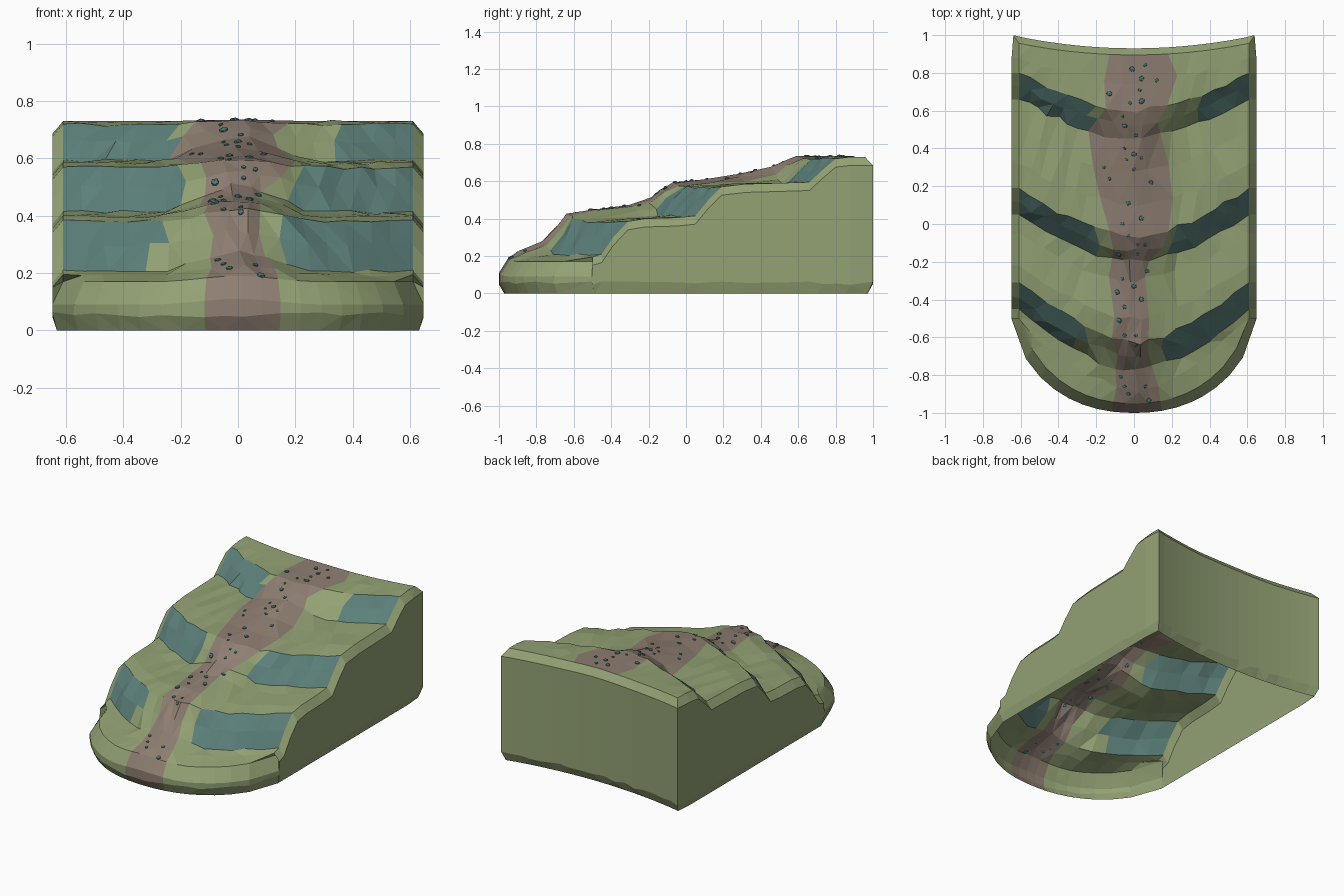
import bpy, bmesh, random
from mathutils import Vector, Matrix
from mathutils.bvhtree import BVHTree

if "Cube" in bpy.data.objects:
    bpy.data.objects.remove(bpy.data.objects["Cube"])

random.seed(4)


def material(name, rgb):
    m = bpy.data.materials.new(name)
    m.diffuse_color = (*rgb, 1)
    m.use_nodes = True
    m.node_tree.nodes["Principled BSDF"].inputs["Base Color"].default_value = m.diffuse_color
    return m


grass = material("grass green", (0.29, 0.36, 0.175))
dirt = material("path brown", (0.27, 0.21, 0.168))
rock = material("cliff teal", (0.107, 0.215, 0.195))
stone = material("pebble teal", (0.075, 0.19, 0.17))

TOP_W, OUT_W = 0.61, 0.648
SEGS = 7       # columns each side of the path
PATH = 4       # columns across the path
CLIFFS = {2: (-0.28, 0.18), 3: (-0.27, 0.17), 7: (-0.17, 0.17), 8: (-0.19, 0.2),
          12: (-0.22, 0.35), 13: (-0.25, 0.33)}   # row -> inner limits of rock

# rows front to back: y centre, y edge, z centre, z side, path left, path right
ROWS = [
    (-0.945, 0, 0.19, 0.17, -0.11, 0.14),
    (-0.88, -0.50, 0.23, 0.195, -0.10, 0.13),
    (-0.78, -0.45, 0.275, 0.21, -0.10, 0.10),
    (-0.70, -0.39, 0.35, 0.30, -0.08, 0.08),
    (-0.63, -0.31, 0.425, 0.385, -0.11, 0.07),
    (-0.50, -0.22, 0.455, 0.40, -0.11, 0.08),
    (-0.30, -0.05, 0.475, 0.405, -0.13, 0.07),
    (-0.20, 0.05, 0.51, 0.415, -0.12, 0.09),
    (-0.14, 0.12, 0.56, 0.50, -0.11, 0.14),
    (-0.07, 0.19, 0.60, 0.57, -0.14, 0.18),
    (0.10, 0.32, 0.61, 0.585, -0.19, 0.21),
    (0.27, 0.50, 0.635, 0.59, -0.22, 0.18),
    (0.45, 0.66, 0.68, 0.595, -0.24, 0.14),
    (0.52, 0.73, 0.71, 0.66, -0.18, 0.13),
    (0.60, 0.80, 0.735, 0.72, -0.14, 0.17),
    (0.75, 0.88, 0.735, 0.73, -0.17, 0.23),
    (0.90, 0.96, 0.735, 0.73, -0.13, 0.18),
]
LAST = len(ROWS) - 1


def front_y(x):
    return -0.47 - 0.53 * max(0, 1 - (abs(x) / 0.65) ** 2.2) ** 0.55


def back_y(x):
    return 0.93 + 0.07 * (x / 0.65) ** 2


# Terraced hill top: a grid whose rows follow the curved ledges
bm = bmesh.new()
grid = []
for i, (yc, ye, zc, zs, pl, pr) in enumerate(ROWS):
    xs = [-TOP_W + (pl + TOP_W) * k / SEGS for k in range(SEGS)]
    xs += [pl + (pr - pl) * k / PATH for k in range(PATH)]
    xs += [pr + (TOP_W - pr) * k / SEGS for k in range(SEGS + 1)]
    line = []
    for j, x in enumerate(xs):
        edge = j in (0, len(xs) - 1) or i in (0, LAST)
        if i == 0:
            y = front_y(x * OUT_W / TOP_W) + 0.05
        elif i == LAST:
            y = back_y(x) - 0.035
        else:
            y = yc + (ye - yc) * (abs(x) / TOP_W) ** 1.6
        w = min(1, abs(x) / 0.28)
        w = w * w * (3 - 2 * w)
        z = zc + (zs - zc) * w
        if not edge:
            x += random.uniform(-0.012, 0.012)
            y += random.uniform(-0.014, 0.014)
            z += random.uniform(-0.008, 0.004)
        line.append(bm.verts.new((x, y, z)))
    grid.append(line)
COLS = len(grid[0])

for i in range(LAST):
    for j in range(COLS - 1):
        f = bm.faces.new((grid[i][j], grid[i][j + 1], grid[i + 1][j + 1], grid[i + 1][j]))
        cx = f.calc_center_median().x
        if SEGS <= j < SEGS + PATH:
            f.material_index = 1
        elif i in CLIFFS and not CLIFFS[i][0] < cx < CLIFFS[i][1]:
            f.material_index = 2

# Side walls: rings below the rim, open underneath
border = [(0, j) for j in range(COLS)] + [(i, COLS - 1) for i in range(1, LAST + 1)]
border += [(LAST, j) for j in range(COLS - 2, -1, -1)] + [(i, 0) for i in range(LAST - 1, 0, -1)]
rings = [[grid[i][j] for i, j in border], [], [], []]
for i, j in border:
    v = grid[i][j].co
    x = v.x * OUT_W / TOP_W
    y = front_y(x) if i == 0 else back_y(x) if i == LAST else v.y
    if i == LAST and j in (0, COLS - 1):
        x *= 0.985
    rings[1].append(bm.verts.new((x, y, v.z - (0.08 if i == 0 else 0.045))))
    rings[2].append(bm.verts.new((x, y, 0.055 + random.uniform(-0.01, 0.01))))
    rings[3].append(bm.verts.new((x * 0.975, y * 0.972, 0)))
n = len(border)
for hi, lo in zip(rings, rings[1:]):
    for k in range(n):
        m = (k + 1) % n
        f = bm.faces.new((lo[k], lo[m], hi[m], hi[k]))
        if SEGS <= k < SEGS + PATH:
            f.material_index = 1
bmesh.ops.triangulate(bm, faces=bm.faces[:])
tree = BVHTree.FromBMesh(bm)


def make_object(name, bm, mats):
    me = bpy.data.meshes.new(name)
    bm.to_mesh(me)
    bm.free()
    for m in mats:
        me.materials.append(m)
    ob = bpy.data.objects.new(name, me)
    bpy.context.collection.objects.link(ob)
    return ob


make_object("terraced_hill", bm, (grass, dirt, rock))

# Pebbles scattered along the path, lying flat on the ground
SPOTS = [(-.01, .82), (.04, .77), (.06, .84), (.03, .71), (-.02, .64), (.04, .65), (.12, .76),
         (-.13, .69), (-.06, .57), (-.05, .52), (.01, .47), (-.05, .40), (0, .37), (.04, .35),
         (-.04, .34), (0, .29), (-.16, .30), (-.13, .24), (.09, .22), (-.03, .11), (.04, .03),
         (-.06, 0), (-.03, -.06), (.02, -.11), (.06, -.11), (-.08, -.16), (.02, -.16),
         (.07, -.25), (-.06, -.29), (0, -.33), (-.09, -.36), (.04, -.40), (-.05, -.44),
         (-.08, -.51), (.01, -.59), (-.05, -.59), (.01, -.64), (-.07, -.81), (-.05, -.86),
         (.06, -.86), (-.03, -.90), (.08, -.935)]
pb = bmesh.new()
for x, y in SPOTS:
    loc, normal, _, _ = tree.ray_cast(Vector((x, y, 2)), Vector((0, 0, -1)))
    if loc is None:
        continue
    r = random.uniform(0.009, 0.019)
    turn = normal.to_track_quat('Z', 'Y').to_matrix().to_4x4()
    mat = (Matrix.Translation(loc + normal * 0.002) @ turn
           @ Matrix.Rotation(random.uniform(0, 6), 4, 'Z') @ Matrix.Diagonal((r, r * 0.85, r * 0.5, 1)))
    bmesh.ops.create_icosphere(pb, subdivisions=1, radius=1, matrix=mat)
make_object("path_pebbles", pb, (stone,))
